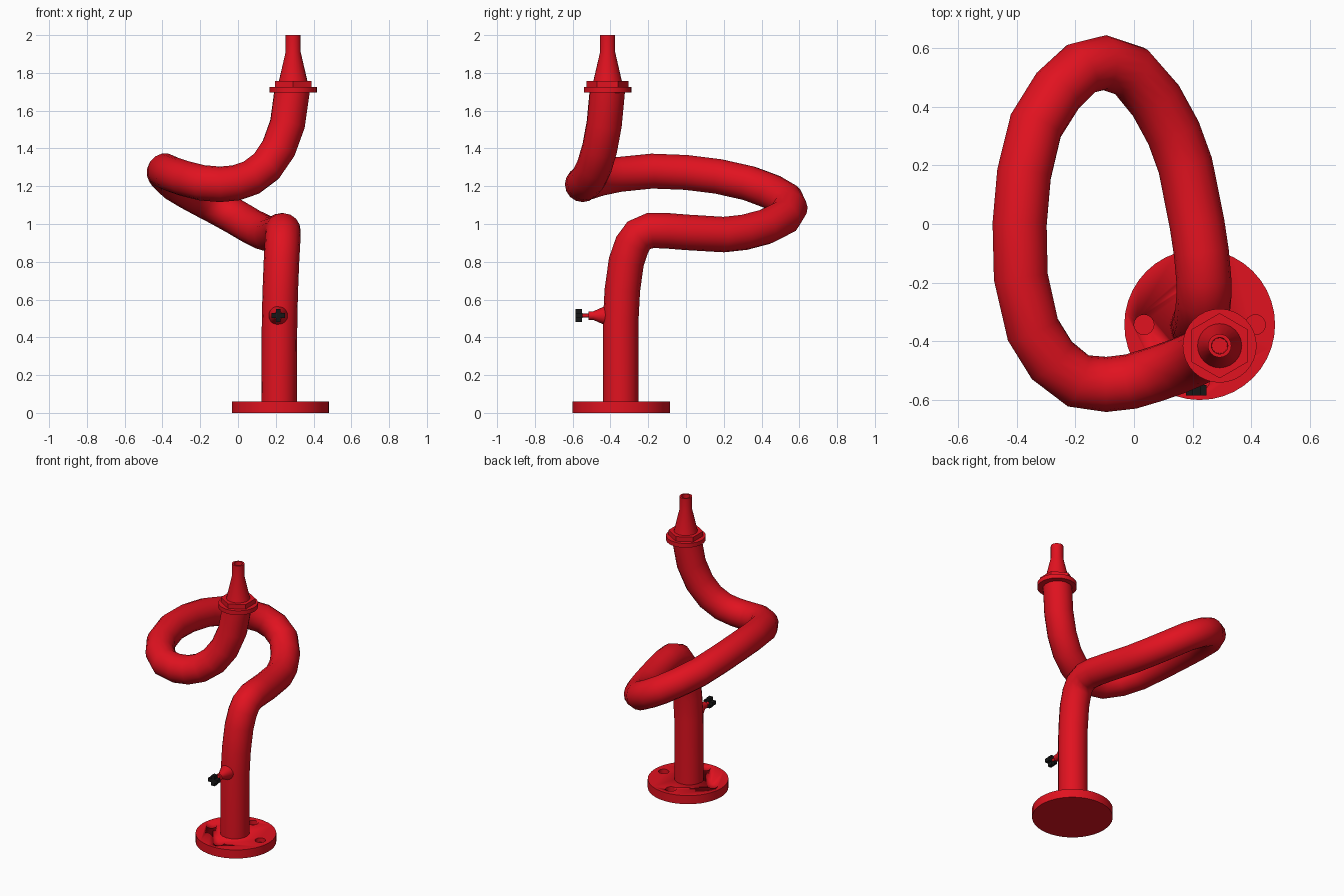
import bpy, math
from mathutils import Matrix, Vector

if "Cube" in bpy.data.objects:
    bpy.data.objects.remove(bpy.data.objects["Cube"])


def material(name, col):
    m = bpy.data.materials.new(name)
    m.diffuse_color = (*col, 1)
    m.use_nodes = True
    m.node_tree.nodes["Principled BSDF"].inputs["Base Color"].default_value = m.diffuse_color
    return m


RED = material("red_paint", (0.75, 0.006, 0.014))
BLACK = material("black_rubber", (0.008, 0.008, 0.008))


def finish(ob, mat, angle=35):
    bpy.ops.object.select_all(action='DESELECT')
    ob.select_set(True)
    bpy.context.view_layer.objects.active = ob
    if mat:
        ob.data.materials.clear()
        ob.data.materials.append(mat)
    bpy.ops.object.shade_smooth_by_angle(angle=math.radians(angle))
    return ob


def lathe(name, profile, origin, mat, n=32, rot=Matrix(), phase=0.0):
    """Revolve (radius, height) points about local z, capping both ends."""
    verts, faces = [], []
    for r, h in profile:
        for i in range(n):
            a = 2 * math.pi * i / n + phase
            verts.append(rot @ Vector((r * math.cos(a), r * math.sin(a), h)) + Vector(origin))
    for k in range(len(profile) - 1):
        for i in range(n):
            j = (i + 1) % n
            faces.append((k * n + i, k * n + j, (k + 1) * n + j, (k + 1) * n + i))
    faces.append(tuple(range(n - 1, -1, -1)))
    faces.append(tuple(range((len(profile) - 1) * n, len(profile) * n)))
    me = bpy.data.meshes.new(name)
    me.from_pydata(verts, [], faces)
    ob = bpy.data.objects.new(name, me)
    bpy.context.collection.objects.link(ob)
    return finish(ob, mat)


def box(name, loc, size, mat):
    bpy.ops.mesh.primitive_cube_add(size=1, location=loc)
    ob = bpy.context.object
    ob.name = name
    ob.scale = size
    ob.data.materials.append(mat)
    return ob


# looping pipe
PATH = [
    (0.217, -0.345, 0.03), (0.22, -0.345, 0.5), (0.224, -0.337, 0.65),
    (0.23, -0.316, 0.8), (0.235, -0.285, 0.89), (0.238, -0.25, 0.94),
    (0.238, -0.19, 0.965), (0.23, -0.1, 0.964), (0.215, 0.0, 0.956),
    (0.175, 0.2, 0.944), (0.135, 0.31, 0.956), (0.075, 0.42, 0.985),
    (-0.01, 0.52, 1.035), (-0.1, 0.55, 1.085), (-0.18, 0.53, 1.127),
    (-0.26, 0.455, 1.17), (-0.335, 0.335, 1.215), (-0.375, 0.17, 1.252),
    (-0.39, 0.0, 1.273), (-0.386, -0.18, 1.28), (-0.345, -0.36, 1.262),
    (-0.28, -0.465, 1.24), (-0.19, -0.535, 1.218), (-0.095, -0.547, 1.21),
    (-0.01, -0.537, 1.218), (0.07, -0.513, 1.245), (0.15, -0.485, 1.305),
    (0.215, -0.457, 1.4), (0.262, -0.433, 1.53), (0.287, -0.416, 1.71)]
cu = bpy.data.curves.new("pipe", 'CURVE')
cu.dimensions = '3D'
cu.bevel_depth = 0.094
cu.bevel_resolution = 6
cu.use_fill_caps = True
sp = cu.splines.new('POLY')
sp.points.add(len(PATH) - 1)
for p, c in zip(sp.points, PATH):
    p.co = (*c, 1)
pipe = bpy.data.objects.new("pipe", cu)
bpy.context.collection.objects.link(pipe)
bpy.ops.object.select_all(action='DESELECT')
pipe.select_set(True)
bpy.context.view_layer.objects.active = pipe
bpy.ops.object.convert(target='MESH')
finish(bpy.context.object, RED, 60)

# base flange with four bolt recesses
BX, BY = 0.224, -0.343
base = lathe("base_flange", [(0.257, 0), (0.257, 0.06)], (BX, BY, 0), RED, 40)
for i in range(4):
    a = i * math.pi / 2
    cut = lathe("bolt_hole_cutter", [(0.034, 0.03), (0.034, 0.1)],
                (BX + 0.19 * math.cos(a), BY + 0.19 * math.sin(a), 0), RED, 16)
    cut.hide_render = True
    cut.hide_set(True)
    mod = base.modifiers.new("bolt_hole", 'BOOLEAN')
    mod.operation = 'DIFFERENCE'
    mod.object = cut

# nozzle on the upper end
NX, NY = 0.292, -0.415
lathe("nozzle_collar", [(0.126, 1.695), (0.126, 1.725)], (NX, NY, 0), RED)
lathe("nozzle_hex_nut", [(0.111, 1.72), (0.111, 1.757)], (NX, NY, 0), RED, 6, phase=math.pi / 2)
lathe("nozzle", [(0.077, 1.75), (0.04, 1.91), (0.04, 2.0), (0.028, 2.0), (0.026, 1.9)],
      (NX, NY, 0), RED, 24)

# side valve: boss, stem and cross handle
VX, VZ = 0.213, 0.515
to_front = Matrix.Rotation(math.pi / 2, 4, 'X')
lathe("valve_boss", [(0.05, 0.36), (0.05, 0.43), (0.023, 0.49), (0.023, 0.515)],
      (VX, 0, VZ), RED, 20, to_front)
lathe("valve_stem", [(0.01, 0.5), (0.01, 0.56)], (VX, 0, VZ), RED, 12, to_front)
box("valve_handle_horizontal", (VX, -0.567, VZ), (0.07, 0.036, 0.026), BLACK)
box("valve_handle_vertical", (VX, -0.567, VZ), (0.026, 0.035, 0.07), BLACK)
